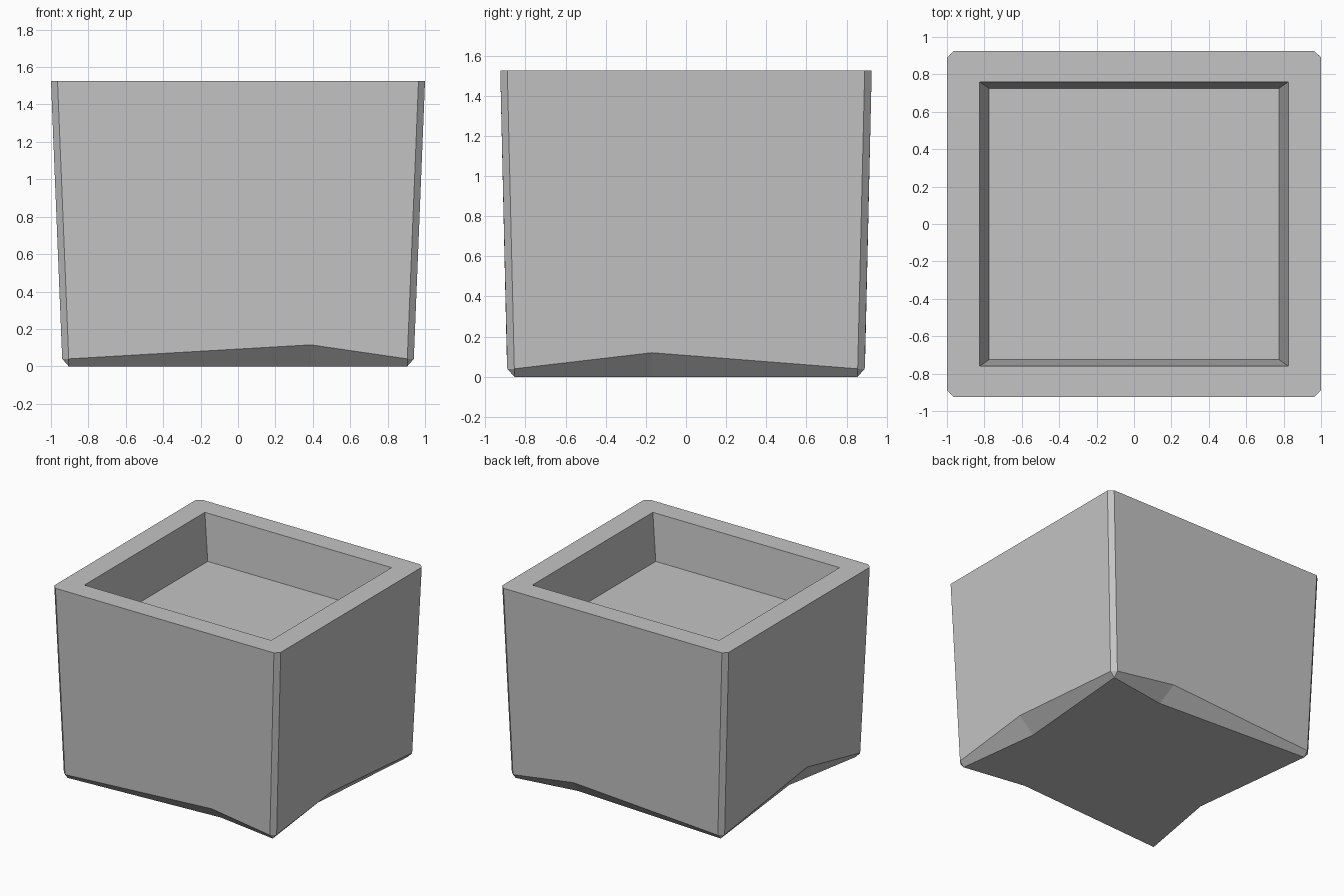
import bpy
import bmesh

cube = bpy.data.objects.get("Cube")
if cube:
    bpy.data.objects.remove(cube, do_unlink=True)

HEIGHT, CUT = 1.525, 0.035
FLOOR_Z, FOOT_Z = 1.16, 0.04
SIGNS = [(-1, -1), (1, -1), (1, 1), (-1, 1)]  # counter-clockwise from front right

stone = bpy.data.materials.new("grey_stone")
stone.use_nodes = True
grey = (0.55, 0.55, 0.55, 1)
stone.diffuse_color = grey
stone.node_tree.nodes["Principled BSDF"].inputs["Base Color"].default_value = grey

bm = bmesh.new()


def rectangle(hx, hy, z):
    return [bm.verts.new((sx * hx, sy * hy, z)) for sx, sy in SIGNS]


def cut_corners(hx, hy, z):
    """Two vertices per corner, in counter-clockwise order."""
    pairs = []
    for sx, sy in SIGNS:
        on_x = bm.verts.new((sx * hx, sy * (hy - CUT), z))
        on_y = bm.verts.new((sx * (hx - CUT), sy * hy, z))
        pairs.append((on_x, on_y) if sx == sy else (on_y, on_x))
    return pairs


rim = cut_corners(1.0, 0.925, HEIGHT)
foot = cut_corners(0.94, 0.89, FOOT_Z)
base = rectangle(0.905, 0.855, 0)
opening = rectangle(0.825, 0.76, HEIGHT)
floor = rectangle(0.775, 0.725, FLOOR_Z)

# chipped lower edges: wall point and base point for front, left, back, right
chips = [((0.39, -0.893, 0.115), (0.39, -0.775, 0)),
         ((0.943, -0.17, 0.12), (0.82, -0.17, 0)),
         ((0.37, 0.893, 0.12), (0.41, 0.78, 0)),
         ((-0.946, -0.18, 0.187), (-0.785, -0.18, 0))]

underside = []
for i, (wall_point, base_point) in enumerate(chips):
    j = (i + 1) % 4
    high, low = bm.verts.new(wall_point), bm.verts.new(base_point)
    start, end = foot[i][1], foot[j][0]
    # tapered wall and the two chip facets below it
    bm.faces.new((start, high, end, rim[j][0], rim[i][1]))
    bm.faces.new((base[i], low, high, start))
    bm.faces.new((low, base[j], end, high))
    # bevelled corner and its small foot triangle
    bm.faces.new((foot[i][0], foot[i][1], rim[i][1], rim[i][0]))
    bm.faces.new((base[i], foot[i][1], foot[i][0]))
    # top rim and inner wall
    bm.faces.new((rim[i][1], rim[j][0], opening[j], opening[i]))
    bm.faces.new((rim[i][0], rim[i][1], opening[i]))
    bm.faces.new((opening[i], opening[j], floor[j], floor[i]))
    underside += [base[i], low]

bm.faces.new(floor)
bm.faces.new(underside[::-1])
bmesh.ops.recalc_face_normals(bm, faces=bm.faces)

mesh = bpy.data.meshes.new("planter_box")
bm.to_mesh(mesh)
bm.free()
mesh.materials.append(stone)
bpy.context.collection.objects.link(bpy.data.objects.new("planter_box", mesh))
